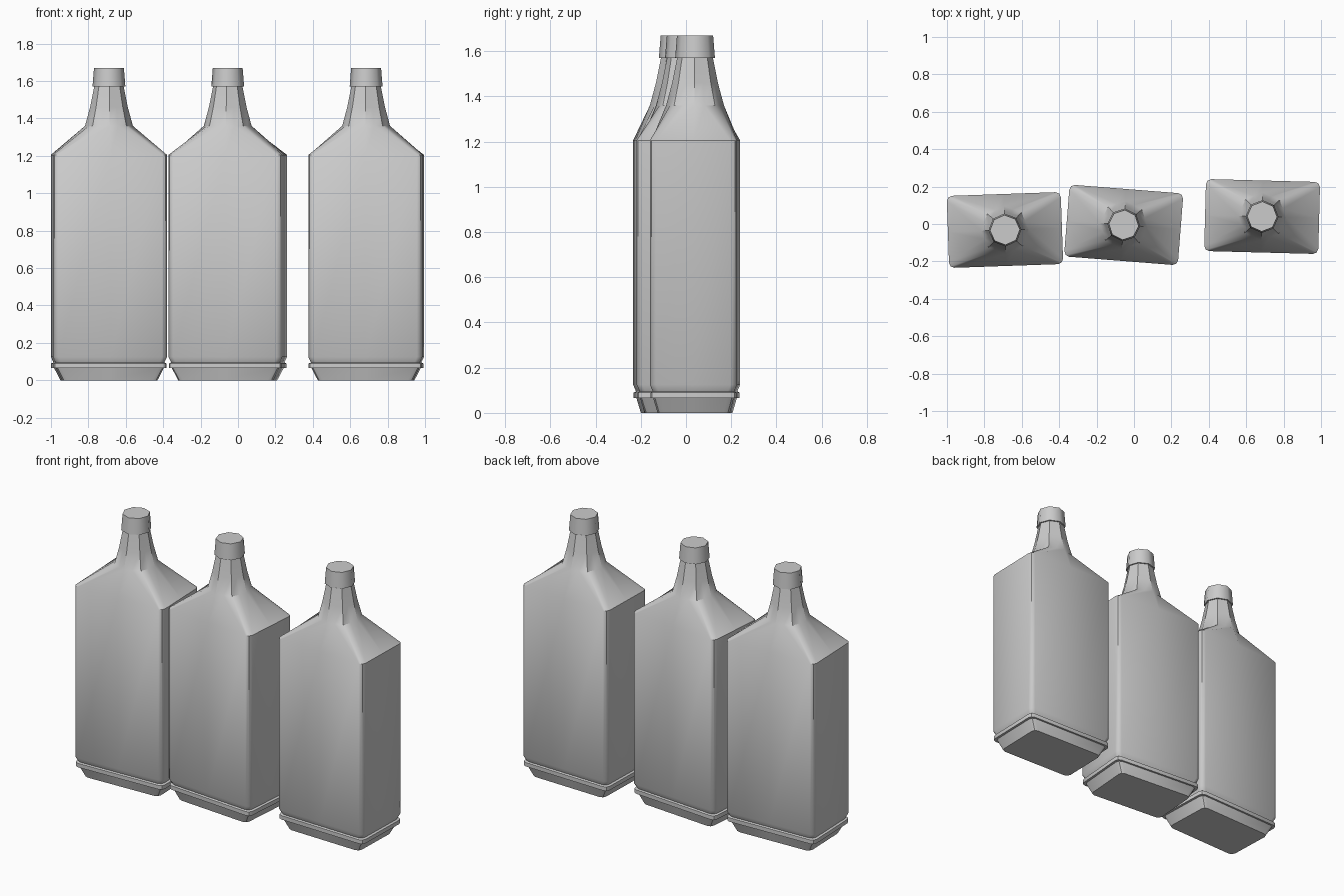
import bpy, bmesh, math

if "Cube" in bpy.data.objects:
    bpy.data.objects.remove(bpy.data.objects["Cube"])

N = 16


def octagon(r, z):
    # 16 points on an octagon whose corners point along the axes and diagonals
    pts = []
    for i in range(N):
        k = r if i % 2 == 0 else r * math.cos(math.pi / 8)
        a = i * math.pi / 8
        pts.append((k * math.cos(a), k * math.sin(a), z))
    return pts


def rounded_rect(hx, hy, z, r=0.028):
    # mid-side points plus three points per rounded corner
    pts = []
    for q in range(4):
        a = q * math.pi / 2
        pts.append((hx * round(math.cos(a)), hy * round(math.sin(a)), z))
        sx = 1 if q in (0, 3) else -1
        sy = 1 if q < 2 else -1
        for j in range(3):
            b = a + j * math.pi / 4
            pts.append((sx * (hx - r) + r * math.cos(b),
                        sy * (hy - r) + r * math.sin(b), z))
    return pts


def loft(name, rings, place, angle=35):
    bm = bmesh.new()
    loops = [[bm.verts.new(p) for p in ring] for ring in rings]
    for a, b in zip(loops, loops[1:]):
        for i in range(N):
            j = (i + 1) % N
            bm.faces.new((a[i], a[j], b[j], b[i]))
    bm.faces.new(loops[0][::-1])
    bm.faces.new(loops[-1])
    bmesh.ops.recalc_face_normals(bm, faces=bm.faces)
    me = bpy.data.meshes.new(name)
    bm.to_mesh(me)
    bm.free()
    ob = bpy.data.objects.new(name, me)
    bpy.context.collection.objects.link(ob)
    x, y, rot = place
    ob.location = (x, y, 0)
    ob.rotation_euler.z = math.radians(rot)
    bpy.ops.object.select_all(action='DESELECT')
    ob.select_set(True)
    bpy.context.view_layer.objects.active = ob
    bpy.ops.object.shade_smooth_by_angle(angle=math.radians(angle))
    return ob


# tapered foot, stepped rim, tall body, shoulder and neck
body = [rounded_rect(hx, hy, z) for hx, hy, z in (
    (0.255, 0.160, 0.0), (0.288, 0.178, 0.065), (0.303, 0.190, 0.065),
    (0.303, 0.190, 0.09), (0.291, 0.180, 0.095), (0.305, 0.1925, 0.125),
    (0.305, 0.1925, 1.205))]
body += [octagon(r, z) for r, z in (
    (0.128, 1.36), (0.101, 1.46), (0.078, 1.575))]

# screw cap
cap = [octagon(r, z) for r, z in ((0.088, 1.57), (0.080, 1.67))]

for i, place in enumerate(((-0.69, -0.032, 2.0),
                           (-0.055, -0.005, -4.5),
                           (0.685, 0.04, -1.5)), 1):
    loft(f"bottle_body_{i}", body, place, 40)
    loft(f"bottle_cap_{i}", cap, place, 50)
